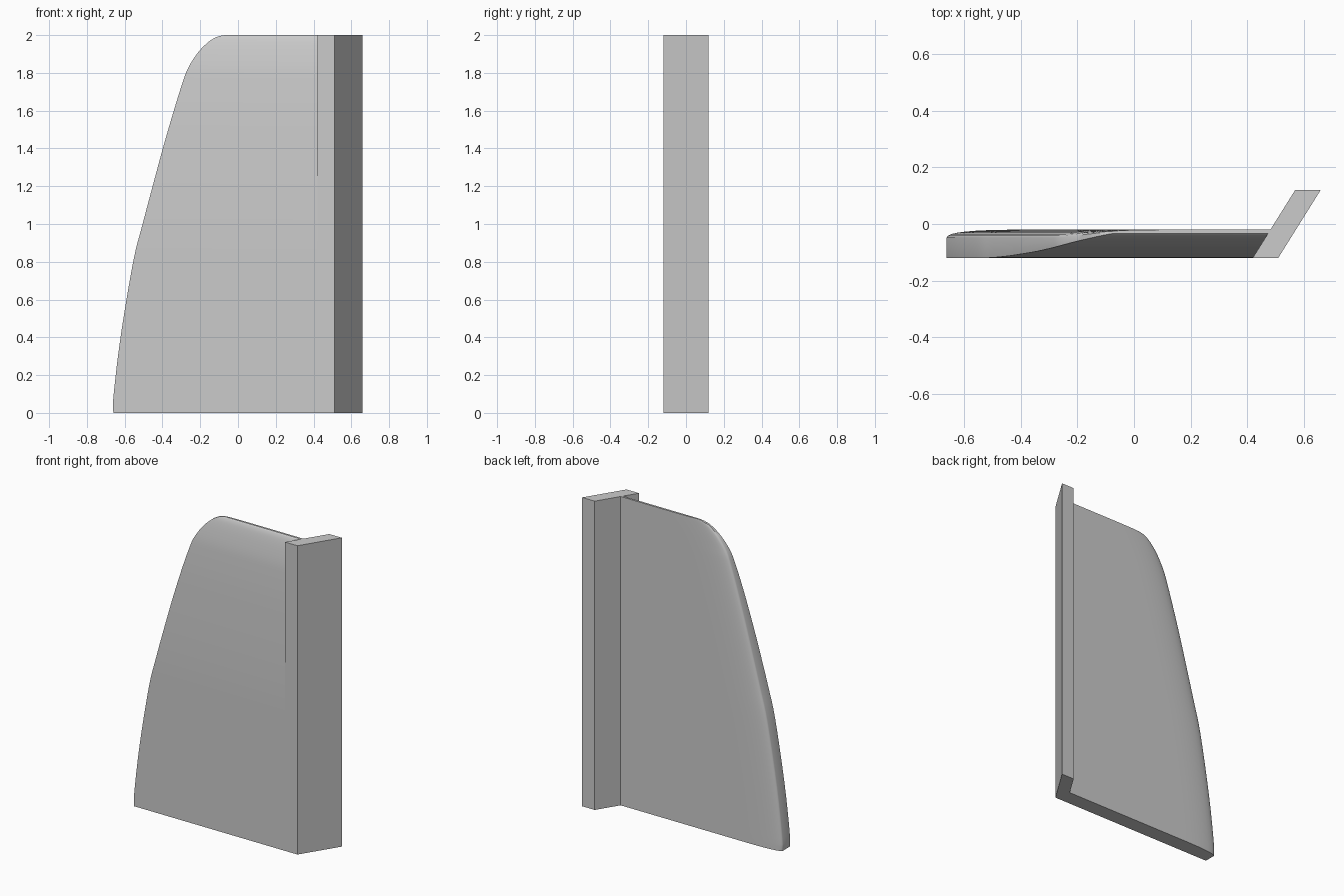
import bpy, bmesh
from mathutils import Vector

if "Cube" in bpy.data.objects:
    bpy.data.objects.remove(bpy.data.objects["Cube"])

grey = bpy.data.materials.new("plain grey")
grey.use_nodes = True
colour = (0.6, 0.6, 0.6, 1)
grey.diffuse_color = colour
grey.node_tree.nodes["Principled BSDF"].inputs["Base Color"].default_value = colour


def finish(name, bm):
    bmesh.ops.recalc_face_normals(bm, faces=bm.faces)
    mesh = bpy.data.meshes.new(name)
    bm.to_mesh(mesh)
    bm.free()
    mesh.materials.append(grey)
    obj = bpy.data.objects.new(name, mesh)
    bpy.context.collection.objects.link(obj)
    return obj


def smooth_path(points, steps):
    """Catmull-Rom curve through the points."""
    p = [Vector(q) for q in points]
    p = [2 * p[0] - p[1]] + p + [2 * p[-1] - p[-2]]
    out = []
    for a, b, c, d in zip(p, p[1:], p[2:], p[3:]):
        for i in range(steps):
            t = i / steps
            out.append(0.5 * (2 * b + (c - a) * t + (2 * a - 5 * b + 4 * c - d) * t**2
                              + (3 * b - a - 3 * c + d) * t**3))
    return out + [p[-2]]


# Slanted post: a parallelogram extruded upwards
FRONT, BACK, HEIGHT = -0.12, 0.12, 2.0
bm = bmesh.new()
base = bm.faces.new([bm.verts.new(c) for c in
                     ((0.42, FRONT, 0), (0.51, FRONT, 0), (0.66, BACK, 0), (0.57, BACK, 0))])
top = bmesh.ops.extrude_face_region(bm, geom=[base])
bmesh.ops.translate(bm, vec=(0, 0, HEIGHT),
                    verts=[g for g in top["geom"] if isinstance(g, bmesh.types.BMVert)])
finish("slanted_post", bm)


def post_side(y):
    return 0.42 + (y - FRONT) * 0.625


# Fin: leading edge x, front face y and height z at each station
stations = [(-0.66, -0.12, 0), (-0.66, -0.12, 0.08), (-0.622, -0.12, 0.4),
            (-0.555, -0.12, 0.8), (-0.505, -0.119, 1.0), (-0.452, -0.114, 1.2),
            (-0.398, -0.106, 1.4), (-0.34, -0.096, 1.6), (-0.293, -0.085, 1.75),
            (-0.262, -0.077, 1.83), (-0.21, -0.063, 1.91), (-0.155, -0.05, 1.965),
            (-0.11, -0.04, 1.991), (-0.07, -0.033, 2.0)]
BLEND = 0.26          # width of the rounding behind the leading edge
COLUMNS = 8

bm = bmesh.new()
rings = []
for x, y, z in smooth_path(stations, 4):
    ring = [(post_side(y), y, z), (x, y, z)]
    drop = min(0.028, (-0.02 - y) * 0.5)
    for i in range(COLUMNS + 1):
        t = i / COLUMNS
        ring.append((x + BLEND * t * t, -0.02 - drop * (1 - t) ** 2, z))
    ring.append((post_side(-0.02), -0.02, z))
    rings.append([bm.verts.new(c) for c in ring])
for low, high in zip(rings, rings[1:]):
    for i in range(len(low)):
        j = (i + 1) % len(low)
        bm.faces.new((low[i], low[j], high[j], high[i]))
bm.faces.new(rings[0])
bm.faces.new(rings[-1])
fin = finish("tapered_fin", bm)

bpy.ops.object.select_all(action="DESELECT")
fin.select_set(True)
bpy.context.view_layer.objects.active = fin
bpy.ops.object.shade_smooth_by_angle(angle=0.6)
